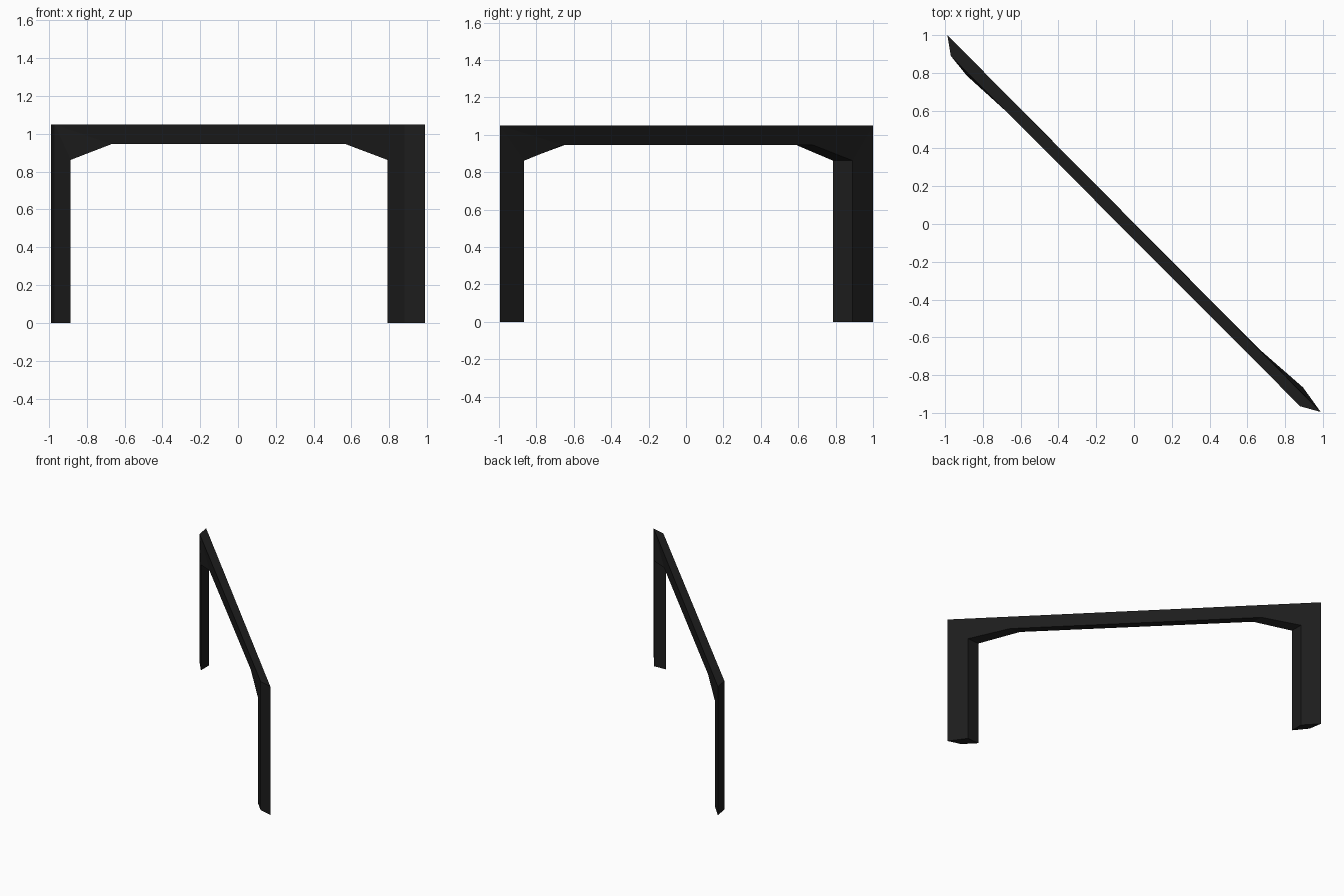
import bpy, bmesh

if "Cube" in bpy.data.objects:
    bpy.data.objects.remove(bpy.data.objects["Cube"])

TOP, BEAM, KNEE = 1.05, 0.945, 0.862

# Plan positions (x, y) per end of the frame: (front face, back face)
LEFT = {"outer": ((-0.97, 0.89), (-0.988, 1.0)),
        "inner": ((-0.885, 0.785), (-0.885, 0.89)),
        "haunch": ((-0.67, 0.59), (-0.675, 0.68))}
RIGHT = {"outer": ((0.88, -0.965), (0.988, -0.995)),
         "inner": ((0.79, -0.872), (0.895, -0.865)),
         "haunch": ((0.57, -0.65), (0.66, -0.66))}

bm = bmesh.new()


def end_points(end, side):
    """Corner vertices of one leg and its bracket on one face."""
    spots = [("outer", 0), ("outer", TOP), ("haunch", BEAM), ("inner", KNEE), ("inner", 0)]
    return [bm.verts.new((*end[name][side], z)) for name, z in spots]


# Closed outline of the frame on the front and back faces
loops = []
for side in (0, 1):
    a, b = end_points(LEFT, side), end_points(RIGHT, side)
    for p in (a, b):
        bm.faces.new((p[0], p[1], p[3], p[4]))   # leg
        bm.faces.new((p[1], p[2], p[3]))         # corner bracket
    bm.faces.new((a[1], b[1], b[2], a[2]))       # beam
    loops.append(a + b[::-1])

# Outline: a0 a1 a2 a3 a4 | b4 b3 b2 b1 b0, joined front to back
order = [0, 1, 8, 9, 5, 6, 7, 2, 3, 4]
front, back = ([loop[i] for i in order] for loop in loops)
for i in range(10):
    j = (i + 1) % 10
    if i in (3, 9):
        continue
    bm.faces.new((front[i], front[j], back[j], back[i]))

# Leg feet
for outer, inner in ((0, 9), (3, 4)):
    bm.faces.new((front[outer], front[inner], back[inner], back[outer]))

bmesh.ops.recalc_face_normals(bm, faces=bm.faces)
mesh = bpy.data.meshes.new("diagonal_frame")
bm.to_mesh(mesh)
bm.free()
frame = bpy.data.objects.new("diagonal_frame", mesh)
bpy.context.collection.objects.link(frame)

mat = bpy.data.materials.new("black")
mat.diffuse_color = (0.012, 0.012, 0.012, 1)
mat.use_nodes = True
mat.node_tree.nodes["Principled BSDF"].inputs["Base Color"].default_value = mat.diffuse_color
mesh.materials.append(mat)
